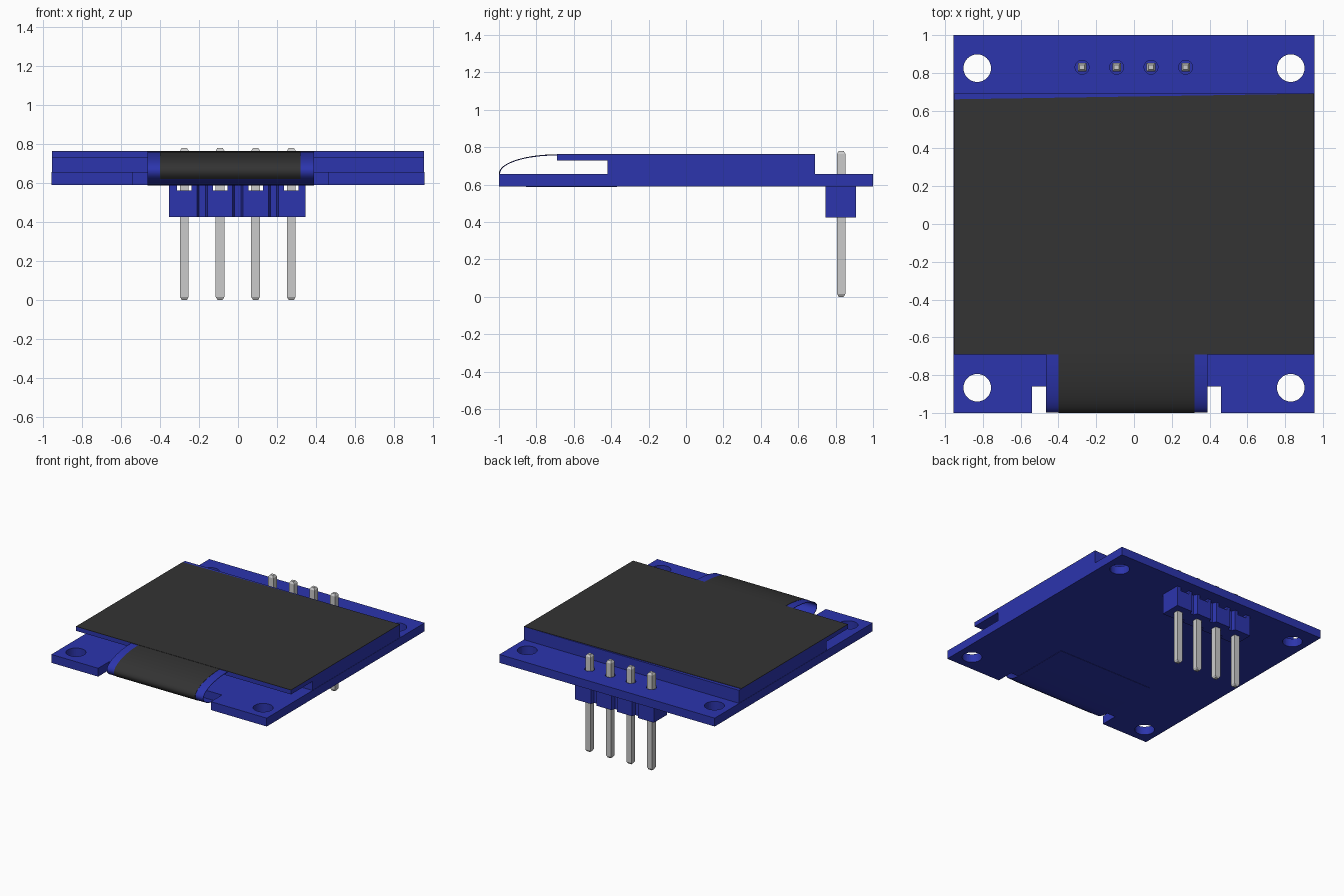
import bpy, bmesh, math
from mathutils import Matrix

if "Cube" in bpy.data.objects:
    bpy.data.objects.remove(bpy.data.objects["Cube"])


def material(name, rgb):
    m = bpy.data.materials.new(name)
    m.diffuse_color = (*rgb, 1)
    m.use_nodes = True
    m.node_tree.nodes["Principled BSDF"].inputs["Base Color"].default_value = m.diffuse_color
    return m


BLUE = material("blue", (0.025, 0.035, 0.42))
DARK = material("dark", (0.033, 0.033, 0.033))
PIN_X = [-0.275, -0.092, 0.09, 0.273]
PIN_Y = 0.83


def finish(name, bm, mat=None):
    bmesh.ops.recalc_face_normals(bm, faces=bm.faces)
    mesh = bpy.data.meshes.new(name)
    bm.to_mesh(mesh)
    bm.free()
    ob = bpy.data.objects.new(name, mesh)
    bpy.context.collection.objects.link(ob)
    if mat:
        mesh.materials.append(mat)
    return ob


def add_box(bm, x0, x1, y0, y1, z0, z1):
    m = Matrix.Translation(((x0 + x1) / 2, (y0 + y1) / 2, (z0 + z1) / 2))
    bmesh.ops.create_cube(bm, size=1, matrix=m @ Matrix.Diagonal((x1 - x0, y1 - y0, z1 - z0, 1)))


def add_prism(bm, points, z0, z1):
    face = bm.faces.new([bm.verts.new((x, y, z0)) for x, y in points])
    new = bmesh.ops.extrude_face_region(bm, geom=[face])["geom"]
    bmesh.ops.translate(bm, vec=(0, 0, z1 - z0), verts=[v for v in new if isinstance(v, bmesh.types.BMVert)])


def add_cylinder(bm, x, y, z, r, depth, n):
    bmesh.ops.create_cone(bm, cap_ends=True, segments=n, radius1=r, radius2=r, depth=depth,
                          matrix=Matrix.Translation((x, y, z)))


def cut(ob, bm):
    cutter = finish(ob.name + "_cutter", bm)
    cutter.hide_render = True
    cutter.hide_viewport = True
    mod = ob.modifiers.new("cut", 'BOOLEAN')
    mod.operation = 'DIFFERENCE'
    mod.solver = 'EXACT'
    mod.object = cutter


# Circuit board with a recess for the ribbon, corner holes and pin holes
bm = bmesh.new()
add_prism(bm, [(-0.955, -1), (-0.54, -1), (-0.54, -0.86), (0.46, -0.86), (0.46, -1),
               (0.955, -1), (0.955, 1), (-0.955, 1)], 0.59, 0.657)
board = finish("circuit_board", bm, BLUE)
bm = bmesh.new()
for x in (-0.83, 0.83):
    for y in (-0.867, 0.825):
        add_cylinder(bm, x, y, 0.62, 0.073, 0.3, 32)
for x in PIN_X:
    add_cylinder(bm, x, PIN_Y, 0.62, 0.037, 0.3, 20)
cut(board, bm)

# Display glass: short lower pane, overhanging upper pane
for name, y0, z0, z1 in (("lower_glass", -0.42, 0.657, 0.728), ("upper_glass", -0.69, 0.728, 0.761)):
    bm = bmesh.new()
    add_box(bm, -0.953, 0.953, y0, 0.69, z0, z1)
    finish(name, bm, BLUE)

# Dark screen film, back edge slightly skewed
bm = bmesh.new()
add_prism(bm, [(-0.953, -0.69), (0.953, -0.69), (0.953, 0.69), (-0.953, 0.66)], 0.7605, 0.764)
finish("screen_film", bm, DARK)


# Flexible ribbon folding from the glass around the board edge
def ribbon_path(off, lower_steps, tail):
    pts = []
    for i in range(17):
        a = math.pi / 2 * i / 16
        pts.append((-0.69 - (0.306 + off) * math.sin(a), 0.66 + (0.098 + off) * math.cos(a)))
    for i in range(1, lower_steps + 1):
        a = math.pi / 2 * i / 8
        pts.append((-0.84 - (0.156 + off) * math.cos(a), 0.66 - (0.07 + off) * math.sin(a)))
    return pts + ([(-0.37, 0.59 - off)] if tail else [])


def ribbon(name, x0, x1, inner, outer, steps, tail, mat):
    profile = ribbon_path(outer, steps, tail) + ribbon_path(inner, steps, tail)[::-1]
    bm = bmesh.new()
    ends = [[bm.verts.new((x, y, z)) for y, z in profile] for x in (x0, x1)]
    n = len(profile)
    for i in range(n):
        j = (i + 1) % n
        bm.faces.new((ends[0][i], ends[0][j], ends[1][j], ends[1][i]))
    for k in range(n // 2 - 1):
        for e in ends:
            bm.faces.new((e[k], e[k + 1], e[n - 2 - k], e[n - 1 - k]))
    ob = finish(name, bm, mat)
    bpy.ops.object.select_all(action='DESELECT')
    bpy.context.view_layer.objects.active = ob
    ob.select_set(True)
    bpy.ops.object.shade_smooth_by_angle(angle=math.radians(30))


ribbon("ribbon", -0.465, 0.39, -0.002, 0.002, 8, True, BLUE)
ribbon("ribbon_cover", -0.40, 0.32, 0.002, 0.004, 3, False, DARK)

# Header block: grooves between units, channels across the top
front, back = [], []
edges = [-0.353] + [(a + b) / 2 for a, b in zip(PIN_X, PIN_X[1:])] + [0.347]
for i, x in enumerate(edges):
    if 0 < i < 4:
        for dx, d in ((-0.026, 0), (-0.016, 0.03), (0.016, 0.03), (0.026, 0)):
            front.append((x + dx, 0.745 + d))
            back.append((x + dx, 0.91 - d))
    else:
        front.append((x, 0.745))
        back.append((x, 0.91))
bm = bmesh.new()
add_prism(bm, front + back[::-1], 0.425, 0.59)
header = finish("header_block", bm, BLUE)
bm = bmesh.new()
for x in PIN_X:
    add_box(bm, x - 0.037, x + 0.037, 0.7, 0.95, 0.562, 0.62)
cut(header, bm)

# Square header pins with tapered ends
for i, x in enumerate(PIN_X):
    bm = bmesh.new()
    rings = []
    for z, h in ((0, 0.013), (0.016, 0.0225), (0.764, 0.0225), (0.78, 0.013)):
        rings.append([bm.verts.new((x + sx * h, PIN_Y + sy * h, z))
                      for sx, sy in ((-1, -1), (1, -1), (1, 1), (-1, 1))])
    for a, b in zip(rings, rings[1:]):
        for k in range(4):
            bm.faces.new((a[k], a[(k + 1) % 4], b[(k + 1) % 4], b[k]))
    bm.faces.new(rings[0])
    bm.faces.new(rings[-1])
    finish(f"pin_{i + 1}", bm)
